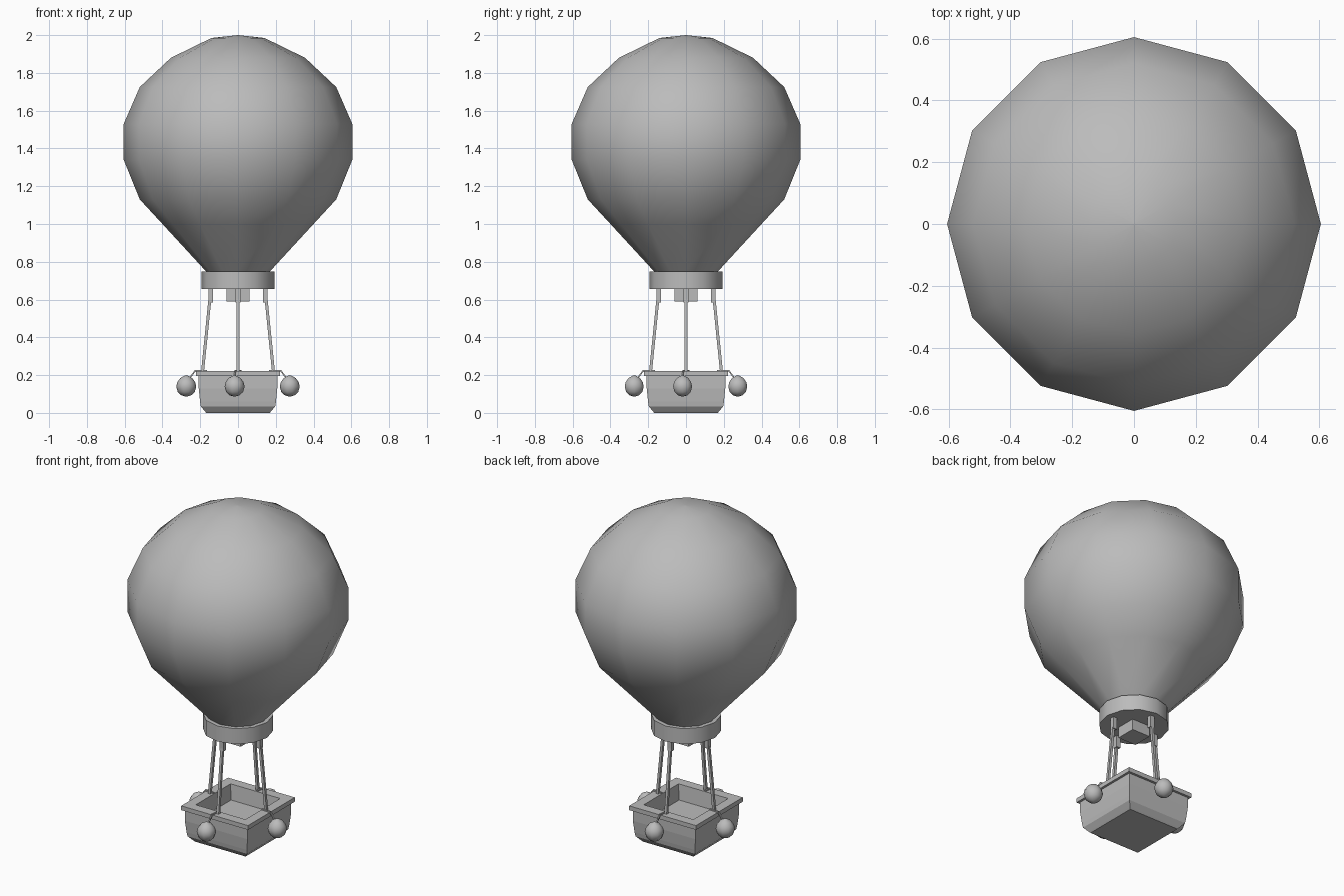
import bpy, bmesh, math
from mathutils import Vector, Matrix

if "Cube" in bpy.data.objects:
    bpy.data.objects.remove(bpy.data.objects["Cube"])

grey = bpy.data.materials.new("plain_grey")
grey.diffuse_color = (0.5, 0.5, 0.5, 1)
grey.use_nodes = True
grey.node_tree.nodes["Principled BSDF"].inputs["Base Color"].default_value = grey.diffuse_color


def finish(name, bm, smooth=None):
    bmesh.ops.remove_doubles(bm, verts=bm.verts, dist=1e-5)
    bmesh.ops.recalc_face_normals(bm, faces=bm.faces)
    me = bpy.data.meshes.new(name)
    bm.to_mesh(me)
    bm.free()
    me.materials.append(grey)
    ob = bpy.data.objects.new(name, me)
    bpy.context.collection.objects.link(ob)
    if smooth:
        bpy.ops.object.select_all(action='DESELECT')
        ob.select_set(True)
        bpy.context.view_layer.objects.active = ob
        bpy.ops.object.shade_smooth_by_angle(angle=math.radians(smooth))
    return ob


def loft(name, profile, sides, smooth=None, turn=0.0, closed=False, origin=(0, 0, 0)):
    """Stack rings of (radius, height) with the given number of sides."""
    bm = bmesh.new()
    o = Vector(origin)
    rings = []
    for r, z in profile:
        rings.append([bm.verts.new(o + Vector((r * math.cos(turn + math.tau * i / sides),
                                               r * math.sin(turn + math.tau * i / sides), z)))
                      for i in range(sides)])
    pairs = list(zip(rings, rings[1:]))
    if closed:
        pairs.append((rings[-1], rings[0]))
    for a, b in pairs:
        for i in range(sides):
            j = (i + 1) % sides
            bm.faces.new((a[i], a[j], b[j], b[i]))
    if not closed:
        bm.faces.new(rings[0][::-1])
        bm.faces.new(rings[-1])
    return finish(name, bm, smooth)


def square(name, profile):
    """Square loft; profile holds (half width, height)."""
    return loft(name, [(h * math.sqrt(2), z) for h, z in profile], 4, turn=math.pi / 4)


def rod(name, a, b, r, sides=4):
    a, b = Vector(a), Vector(b)
    d = b - a
    bm = bmesh.new()
    m = Matrix.Translation((a + b) / 2) @ d.to_track_quat('Z', 'Y').to_matrix().to_4x4()
    m = m @ Matrix.Rotation(math.pi / 4, 4, 'Z')
    bmesh.ops.create_cone(bm, cap_ends=True, segments=sides, radius1=r, radius2=r,
                          depth=d.length, matrix=m)
    return finish(name, bm)


# Balloon envelope
loft("envelope", [(0.16, 0.74), (0.17, 0.75), (0.40, 1.0), (0.52, 1.13), (0.605, 1.34),
                  (0.605, 1.53), (0.52, 1.725), (0.355, 1.88), (0.14, 1.985), (0.001, 2.0)],
     12, smooth=60)

# Collar and burner
loft("collar", [(0.192, 0.655), (0.192, 0.748)], 12, smooth=40)
square("burner", [(0.06, 0.59), (0.06, 0.66)])

# Basket: stepped outer shell, rim and recessed floor
square("basket", [(0.168, 0.0), (0.175, 0.008), (0.197, 0.035), (0.201, 0.06), (0.208, 0.13),
                  (0.208, 0.195), (0.222, 0.195), (0.222, 0.221), (0.165, 0.221),
                  (0.155, 0.13)])

# Sleeves, ropes, and hanging sandbags on all four sides
for k, side in enumerate(("front", "right", "back", "left")):
    rot = Matrix.Rotation(k * math.pi / 2, 3, 'Z')

    def at(x, y, z):
        return rot @ Vector((x, y, z))

    rod(side + "_sleeve", at(0, -0.144, 0.585), at(0, -0.144, 0.66), 0.018)
    rod(side + "_rope", at(0, -0.147, 0.62), at(0, -0.188, 0.215), 0.011)
    rod(side + "_tie", at(-0.01, -0.165, 0.224), at(-0.015, -0.228, 0.224), 0.006)
    rod(side + "_cord", at(-0.015, -0.226, 0.224), at(-0.018, -0.255, 0.185), 0.005)
    loft(side + "_sandbag", [(0.001, -0.054), (0.026, -0.047), (0.045, -0.029), (0.053, 0),
                             (0.047, 0.024), (0.031, 0.045), (0.012, 0.055), (0.001, 0.06)],
         10, smooth=60, origin=at(-0.018, -0.274, 0.14))
